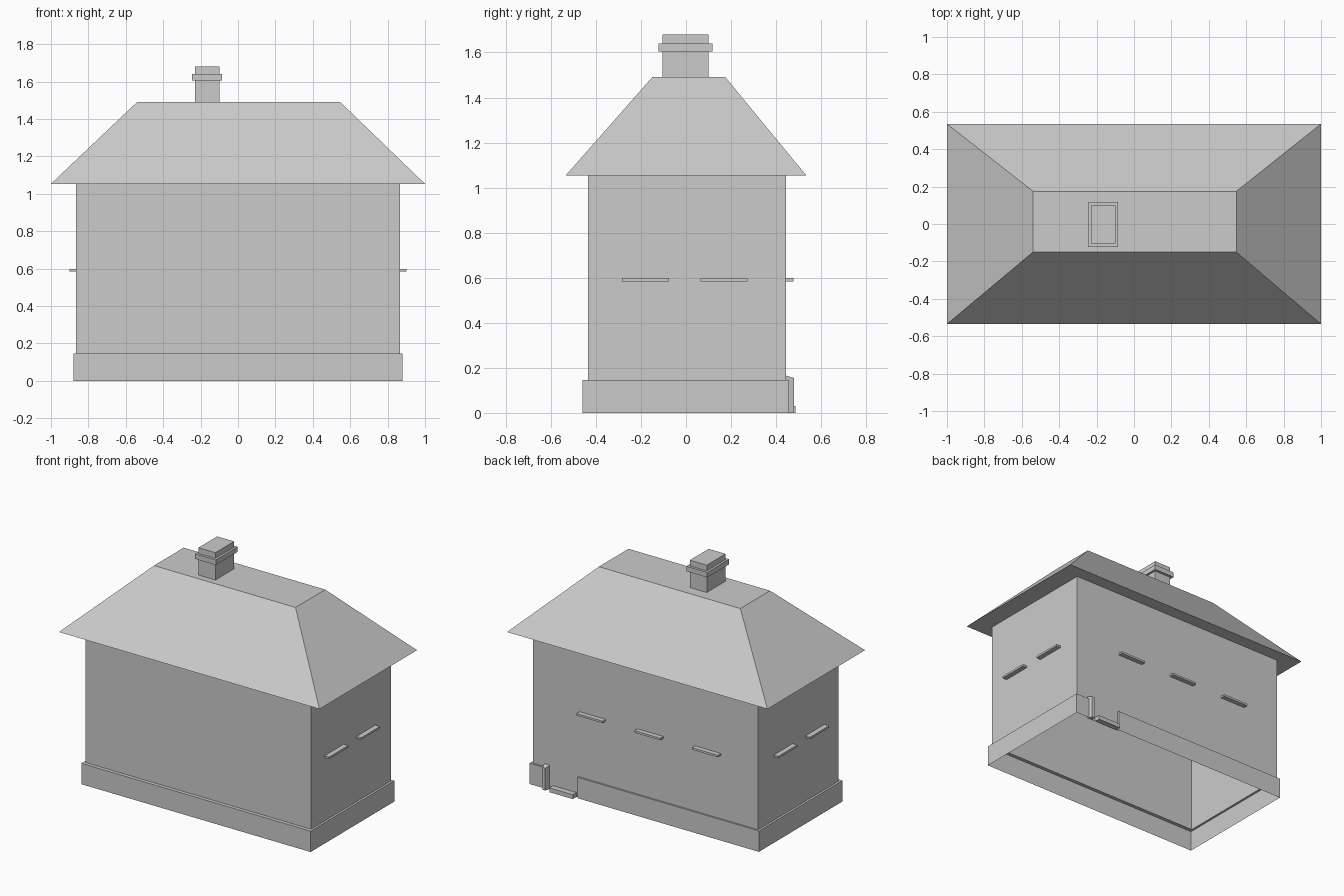
import bpy, bmesh

if "Cube" in bpy.data.objects:
    bpy.data.objects.remove(bpy.data.objects["Cube"])


def loft(name, rings, cap_top=False, cap_bottom=False):
    """Skin a list of (outline, z) rings; outlines run counter-clockwise seen from above."""
    bm = bmesh.new()
    rows = [[bm.verts.new((x, y, z)) for x, y in pts] for pts, z in rings]
    for a, b in zip(rows, rows[1:]):
        for i in range(len(a)):
            j = (i + 1) % len(a)
            bm.faces.new((a[i], a[j], b[j], b[i]))
    if cap_top:
        bm.faces.new(rows[-1])
    if cap_bottom:
        bm.faces.new(rows[0][::-1])
    bmesh.ops.remove_doubles(bm, verts=bm.verts, dist=0.0001)
    mesh = bpy.data.meshes.new(name)
    bm.to_mesh(mesh)
    bm.free()
    obj = bpy.data.objects.new(name, mesh)
    bpy.context.collection.objects.link(obj)
    return obj


def rect(x0, x1, y0, y1):
    return [(x0, y0), (x1, y0), (x1, y1), (x0, y1)]


def box(name, x0, x1, y0, y1, z0, z1):
    r = rect(x0, x1, y0, y1)
    return loft(name, [(r, z0), (r, z1)], True, True)


# Body outlines
wall = rect(-0.865, 0.865, -0.435, 0.445)
eave = rect(-1.0, 1.0, -0.535, 0.535)
deck = rect(-0.54, 0.547, -0.15, 0.175)

# Plinth: open below, with a ledge on top and a doorway recess at the back
d0, d1 = 0.515, 0.775
outer = [(d0, 0.457), (-0.88, 0.457), (-0.88, -0.46), (0.88, -0.46), (0.88, 0.457),
         (d1, 0.457), (d1, 0.445), (d0, 0.445)]
inner = [(d0, 0.445), (-0.865, 0.445), (-0.865, -0.435), (0.865, -0.435), (0.865, 0.445),
         (d1, 0.445), (d1, 0.445), (d0, 0.445)]
loft("plinth", [(outer, 0), (outer, 0.145), (inner, 0.145)])

# Walls
loft("walls", [(wall, 0.145), (wall, 1.053)])

# Hipped roof with flat soffit ring and flat top deck
loft("roof", [(wall, 1.053), (eave, 1.053), (deck, 1.49)], cap_top=True)

# Chimney with projecting collar
shaft = rect(-0.23, -0.10, -0.105, 0.10)
collar = rect(-0.245, -0.085, -0.122, 0.117)
loft("chimney", [(shaft, 1.49), (shaft, 1.605), (collar, 1.605), (collar, 1.64),
                 (shaft, 1.64), (shaft, 1.68)], cap_top=True)

# Window sills on both ends and along the back
SZ0, SZ1 = 0.584, 0.598
for y0, y1 in ((-0.285, -0.075), (0.065, 0.272)):
    box("sill_right", 0.865, 0.90, y0, y1, SZ0, SZ1)
    box("sill_left", -0.90, -0.865, y0, y1, SZ0, SZ1)
for xc in (-0.48, -0.038, 0.405):
    box("sill_back", xc - 0.1, xc + 0.1, 0.445, 0.478, SZ0, SZ1)

# Door step
box("door_step", 0.53, 0.71, 0.445, 0.485, 0, 0.03)

# Small guard post beside the door, with tapered plan and sloping top
foot = [(0.735, 0.445), (0.775, 0.445), (0.765, 0.48), (0.745, 0.48)]
post = loft("door_post", [(foot, 0), (foot, 0.165)], True, True)
for v in post.data.vertices:
    if v.co.z > 0.1 and v.co.y > 0.46:
        v.co.z = 0.155
